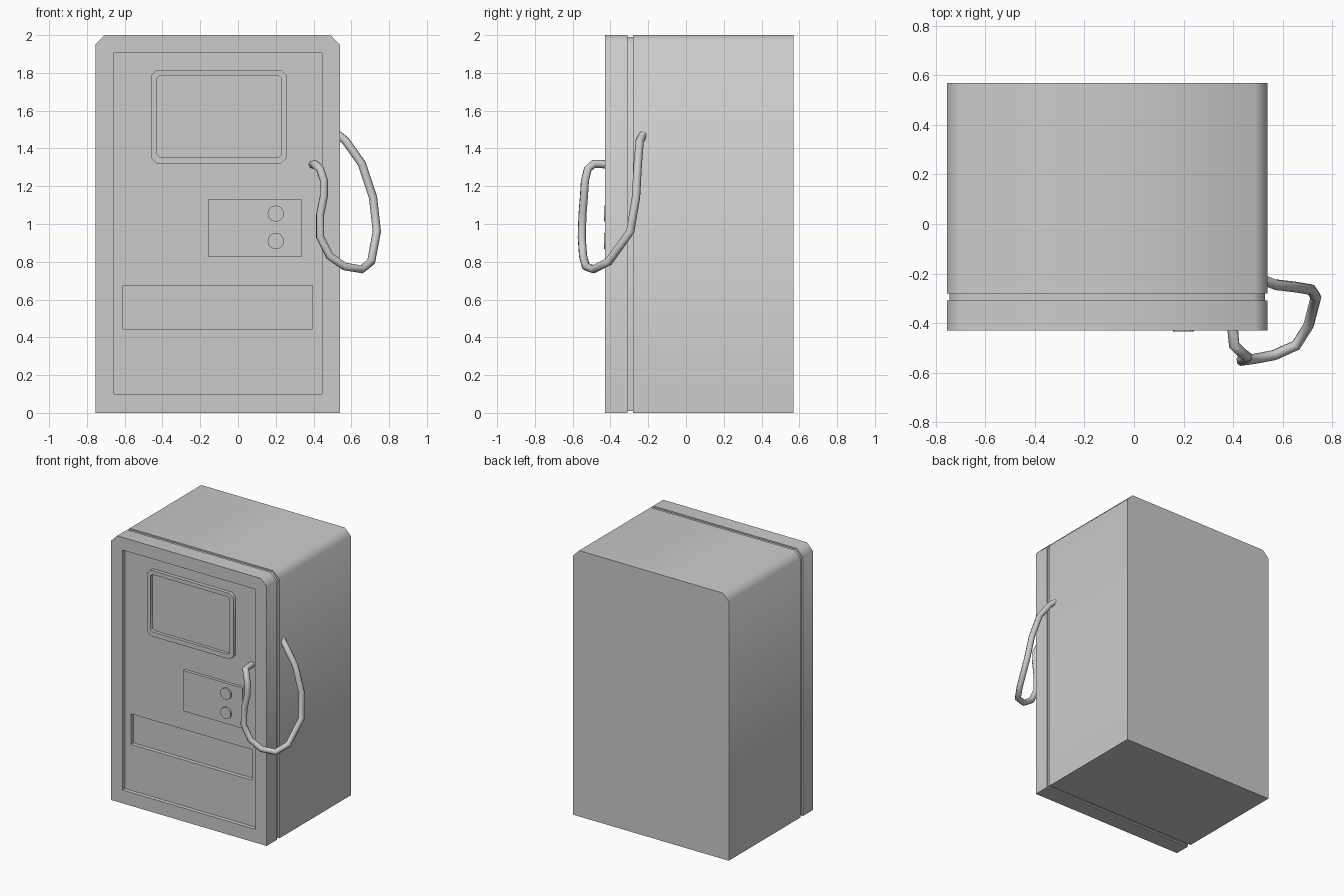
import bpy, bmesh, math

if "Cube" in bpy.data.objects:
    bpy.data.objects.remove(bpy.data.objects["Cube"])


def outline(x0, x1, z0, z1, top=0.0, bottom=0.0):
    """Rectangle in x/z with optional cut top and bottom corners."""
    pts = []
    for x, z, c, sx, sz in ((x0, z0, bottom, 1, 1), (x1, z0, bottom, -1, 1),
                            (x1, z1, top, -1, -1), (x0, z1, top, 1, -1)):
        if c:
            a, b = (x, z + sz * c), (x + sx * c, z)
            pts += [a, b] if sx == sz else [b, a]
        else:
            pts.append((x, z))
    return pts


def loft(name, sections):
    """Join matching outlines, each at its own y, and cap both ends."""
    bm = bmesh.new()
    loops = [[bm.verts.new((x, y, z)) for x, z in pts] for pts, y in sections]
    n = len(loops[0])
    for a, b in zip(loops, loops[1:]):
        for i in range(n):
            j = (i + 1) % n
            bm.faces.new((a[i], a[j], b[j], b[i]))
    bm.faces.new(loops[0])
    bm.faces.new(loops[-1])
    bmesh.ops.recalc_face_normals(bm, faces=bm.faces)
    mesh = bpy.data.meshes.new(name)
    bm.to_mesh(mesh)
    bm.free()
    ob = bpy.data.objects.new(name, mesh)
    bpy.context.collection.objects.link(ob)
    return ob


def select(ob):
    bpy.ops.object.select_all(action='DESELECT')
    ob.select_set(True)
    bpy.context.view_layer.objects.active = ob


def smooth(ob, angle=50):
    select(ob)
    bpy.ops.object.shade_smooth_by_angle(angle=math.radians(angle))


def cut(ob, pts, y0, y1):
    cutter = loft("cutter", [(pts, y0), (pts, y1)])
    mod = ob.modifiers.new("cut", 'BOOLEAN')
    mod.operation, mod.solver, mod.object = 'DIFFERENCE', 'EXACT', cutter
    select(ob)
    bpy.ops.object.modifier_apply(modifier=mod.name)
    bpy.data.objects.remove(cutter)


# Cabinet, narrow seam and front door
shell = outline(-0.755, 0.54, 0, 2, top=0.05)
seam = outline(-0.745, 0.53, 0.01, 1.99, top=0.047)
smooth(loft("cabinet", [(shell, -0.28), (shell, 0.57)]))
smooth(loft("seam", [(seam, -0.315), (seam, -0.275)]))
door = loft("front_door", [(shell, -0.43), (shell, -0.31)])

# Sunken door panel and the slot below it
cut(door, outline(-0.66, 0.445, 0.10, 1.905), -0.5, -0.40)
cut(door, outline(-0.61, 0.395, 0.445, 0.675), -0.5, -0.37)
smooth(door)

# Raised screen frame with a sunken screen
outer = outline(-0.46, 0.26, 1.32, 1.815, 0.03, 0.03)
inner = outline(-0.43, 0.23, 1.355, 1.785, 0.015, 0.015)
smooth(loft("screen", [(outer, -0.395), (outer, -0.427), (inner, -0.427), (inner, -0.403)]))

# Control plate with two round buttons
plate = outline(-0.16, 0.335, 0.825, 1.13)
loft("control_plate", [(plate, -0.395), (plate, -0.422)])
for z in (1.055, 0.91):
    ring = [(0.2 + 0.043 * math.cos(i * math.tau / 16), z + 0.043 * math.sin(i * math.tau / 16))
            for i in range(16)]
    smooth(loft("button", [(ring, -0.415), (ring, -0.435)]))

# Hose looping from the door front to the cabinet side
path = [(0.395, -0.39, 1.315), (0.405, -0.49, 1.318), (0.435, -0.52, 1.29),
        (0.455, -0.535, 1.23), (0.455, -0.54, 1.15), (0.435, -0.548, 1.05),
        (0.435, -0.552, 0.93), (0.485, -0.545, 0.83), (0.565, -0.53, 0.775),
        (0.655, -0.49, 0.76), (0.705, -0.41, 0.80), (0.735, -0.295, 0.96),
        (0.715, -0.265, 1.14), (0.655, -0.255, 1.32), (0.57, -0.245, 1.44),
        (0.52, -0.225, 1.48)]
curve = bpy.data.curves.new("hose", 'CURVE')
curve.dimensions = '3D'
curve.bevel_depth = 0.022
curve.bevel_resolution = 2
curve.use_fill_caps = True
spline = curve.splines.new('POLY')
spline.points.add(len(path) - 1)
for point, co in zip(spline.points, path):
    point.co = (*co, 1)
spline.use_smooth = True
hose = bpy.data.objects.new("hose", curve)
bpy.context.collection.objects.link(hose)
